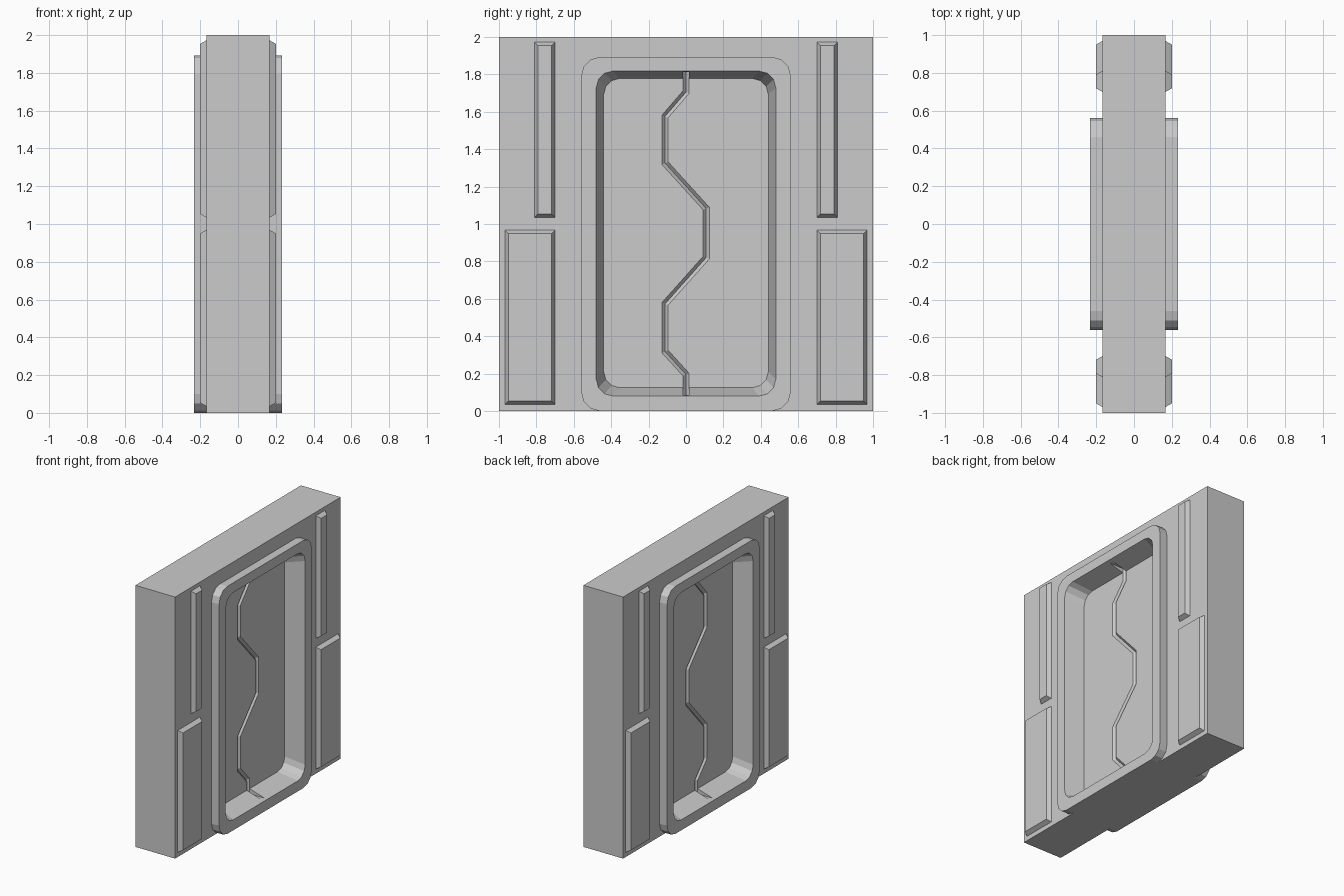
import bpy, bmesh, math
from mathutils import Vector

if "Cube" in bpy.data.objects:
    bpy.data.objects.remove(bpy.data.objects["Cube"])

T = 0.168      # half thickness of the wall
RIM = 0.232    # front plane of the door frame
FLOOR = 0.087  # front plane of the recessed door
GROOVE = 0.017 # half width and depth of the seam


def make(name, bm, cutter=False):
    bmesh.ops.recalc_face_normals(bm, faces=bm.faces)
    me = bpy.data.meshes.new(name)
    bm.to_mesh(me)
    bm.free()
    ob = bpy.data.objects.new(name, me)
    bpy.context.collection.objects.link(ob)
    if cutter:
        ob.hide_render = True
        ob.display_type = 'WIRE'
        ob.hide_set(True)
    return ob


def rounded(x, hy, z0, z1, r, seg=3):
    """Rounded rectangle in the plane at x."""
    pts = []
    for i, (sy, z) in enumerate([(1, z1 - r), (-1, z1 - r), (-1, z0 + r), (1, z0 + r)]):
        for k in range(seg + 1):
            a = math.pi / 2 * (i + k / seg)
            pts.append((x, sy * (hy - r) + r * math.cos(a), z + r * math.sin(a)))
    return pts


def loft(loops):
    """Closed solid through loops of equal point count."""
    bm = bmesh.new()
    rows = [[bm.verts.new(p) for p in loop] for loop in loops]
    n = len(rows[0])
    for a, b in zip(rows, rows[1:]):
        for i in range(n):
            j = (i + 1) % n
            bm.faces.new((a[i], a[j], b[j], b[i]))
    bm.faces.new(rows[0])
    bm.faces.new(rows[-1])
    return bm


def cut(ob, cutter):
    m = ob.modifiers.new(cutter.name, 'BOOLEAN')
    m.operation = 'DIFFERENCE'
    m.solver = 'EXACT'
    m.object = cutter


# Wall slab with an opening for the door
bm = bmesh.new()
bmesh.ops.create_cube(bm, size=1)
for v in bm.verts:
    v.co = (v.co.x * 2 * T, v.co.y * 2, v.co.z * 2 + 1)
wall = make("wall", bm)
opening = (0.52, 0.04, 1.855, 0.095)
cut(wall, make("opening_cutter", loft([rounded(s * 0.4, *opening) for s in (-1, 1)]), True))

# Door with raised frame and sloped recess on both sides
outer = (0.56, 0.0, 1.893, 0.1)
inner = (0.48, 0.08, 1.818, 0.09)
floor = (0.44, 0.125, 1.778, 0.085)
door = make("door_and_frame", loft([
    rounded(FLOOR, *floor), rounded(RIM, *inner), rounded(RIM, *outer),
    rounded(-RIM, *outer), rounded(-RIM, *inner), rounded(-FLOOR, *floor)]))

# Zigzag seam groove on both faces
path = [Vector(p) for p in [(0, 1.812), (0, 1.705), (-0.112, 1.575), (-0.112, 1.325),
        (0.108, 1.083), (0.108, 0.82), (-0.112, 0.573), (-0.112, 0.318),
        (0, 0.195), (0, 0.086)]]
for side, label in ((1, "right"), (-1, "left")):
    loops = []
    for i, p in enumerate(path):
        d0 = (p - path[max(i - 1, 0)])
        d1 = (path[min(i + 1, len(path) - 1)] - p)
        d0 = (d0 if d0.length else d1).normalized()
        d1 = (d1 if d1.length else d0).normalized()
        t = (d0 + d1).normalized()
        m = Vector((-t.y, t.x)) * GROOVE / t.dot(d0)
        loops.append([(side * x, p.x + s * m.x, p.y + s * m.y) for x, s in
                      ((FLOOR - 0.02, 0), (FLOOR, 1), (0.22, 1), (0.22, -1), (FLOOR, -1))])
    cut(door, make("seam_cutter_" + label, loft(loops), True))


# Chamfered wall panels
def panel(name, side, y0, y1, z0, z1, b=0.018):
    def rect(x, i):
        return [(side * x, y0 + i, z0 + i), (side * x, y1 - i, z0 + i),
                (side * x, y1 - i, z1 - i), (side * x, y0 + i, z1 - i)]
    make(name, loft([rect(T - 0.01, 0), rect(T, 0), rect(0.2, b)]))


for side, label in ((1, "right"), (-1, "left")):
    for sy, end in ((1, "back"), (-1, "front")):
        for row, w, z0, z1 in (("upper", 0.81, 1.035, 1.972), ("lower", 0.968, 0.035, 0.968)):
            y0, y1 = sorted((sy * 0.70, sy * w))
            panel(f"{row}_panel_{label}_{end}", side, y0, y1, z0, z1)
